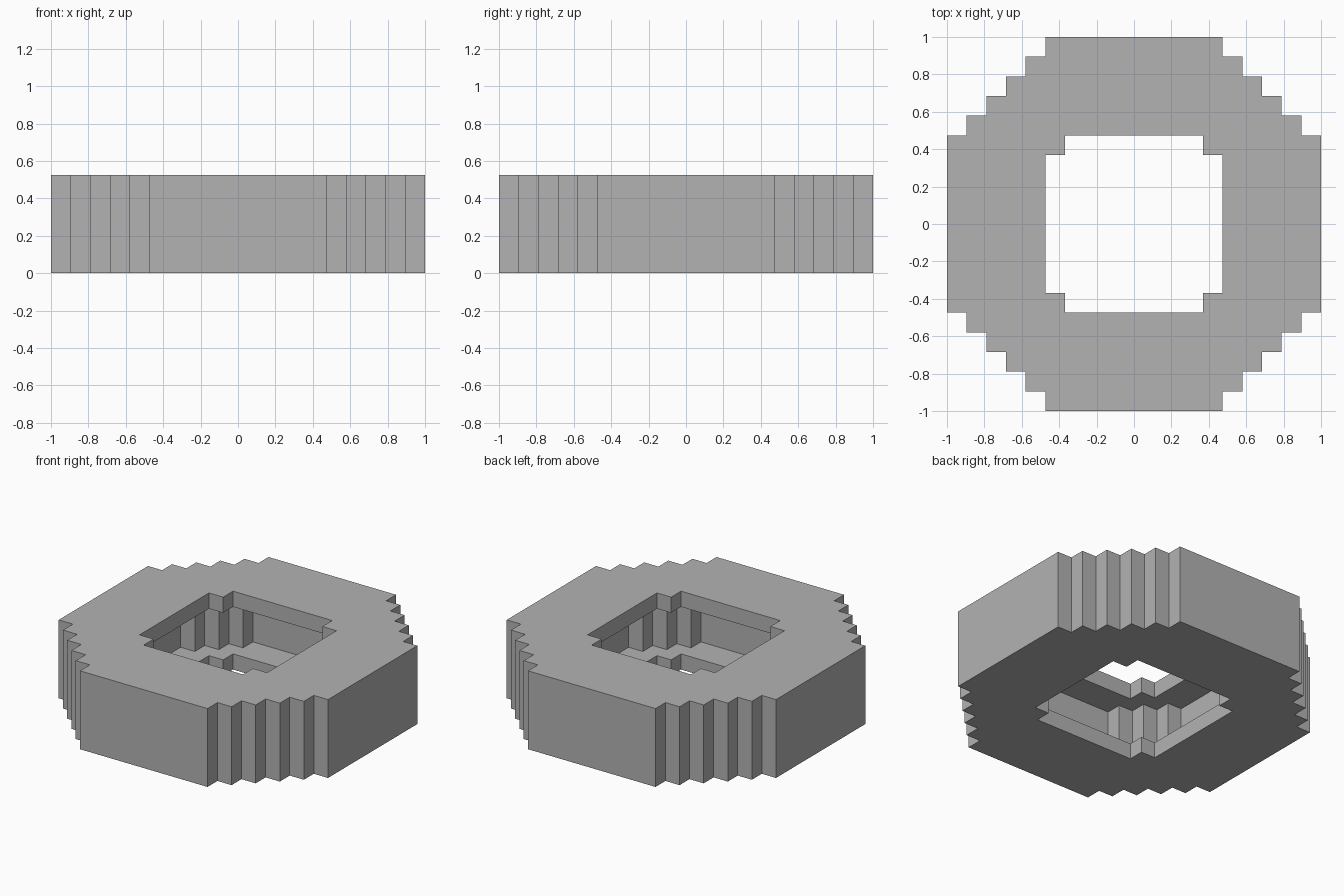
import bpy, bmesh

UNIT = 2 / 19  # size of one block step

cube = bpy.data.objects.get("Cube")
if cube:
    bpy.data.objects.remove(cube, do_unlink=True)


def stepped_outline(reach, flat):
    """Octagon-like outline with staircase corners, in block units."""
    corner = []
    for i in range(int(reach - flat)):
        corner += [(reach - i, flat + i), (reach - i - 1, flat + i)]
    corner.append((flat, reach))
    outline = []
    for _ in range(4):
        outline += corner
        corner = [(-y, x) for x, y in corner]
    return outline


def prism(name, reach, flat, bottom, top):
    """Extrude a stepped outline between two heights."""
    bm = bmesh.new()
    verts = [bm.verts.new((x * UNIT, y * UNIT, bottom * UNIT))
             for x, y in stepped_outline(reach, flat)]
    base = bm.faces.new(verts)
    ext = bmesh.ops.extrude_face_region(bm, geom=[base], use_keep_orig=True)
    moved = [g for g in ext["geom"] if isinstance(g, bmesh.types.BMVert)]
    bmesh.ops.translate(bm, vec=(0, 0, (top - bottom) * UNIT), verts=moved)
    bmesh.ops.recalc_face_normals(bm, faces=bm.faces)
    mesh = bpy.data.meshes.new(name)
    bm.to_mesh(mesh)
    bm.free()
    obj = bpy.data.objects.new(name, mesh)
    bpy.context.collection.objects.link(obj)
    return obj


# Ring body
ring = prism("block_ring", 9.5, 4.5, 0, 5)

# Centre hole and the wider channel hidden between the two rims
cutters = [prism("hole_cutter", 4.5, 3.5, -1, 6),
           prism("channel_cutter", 6.5, 3.5, 1, 4)]
bpy.context.view_layer.objects.active = ring
for cutter in cutters:
    cutter.hide_render = True
    mod = ring.modifiers.new(cutter.name, 'BOOLEAN')
    mod.operation = 'DIFFERENCE'
    mod.solver = 'EXACT'
    mod.object = cutter
    bpy.ops.object.modifier_apply(modifier=mod.name)
    bpy.data.objects.remove(cutter, do_unlink=True)

# Plain grey
grey = bpy.data.materials.new("grey")
grey.use_nodes = True
color = (0.45, 0.45, 0.45, 1)
grey.diffuse_color = color
grey.node_tree.nodes["Principled BSDF"].inputs["Base Color"].default_value = color
ring.data.materials.clear()
ring.data.materials.append(grey)
for poly in ring.data.polygons:
    poly.material_index = 0
    poly.use_smooth = False
